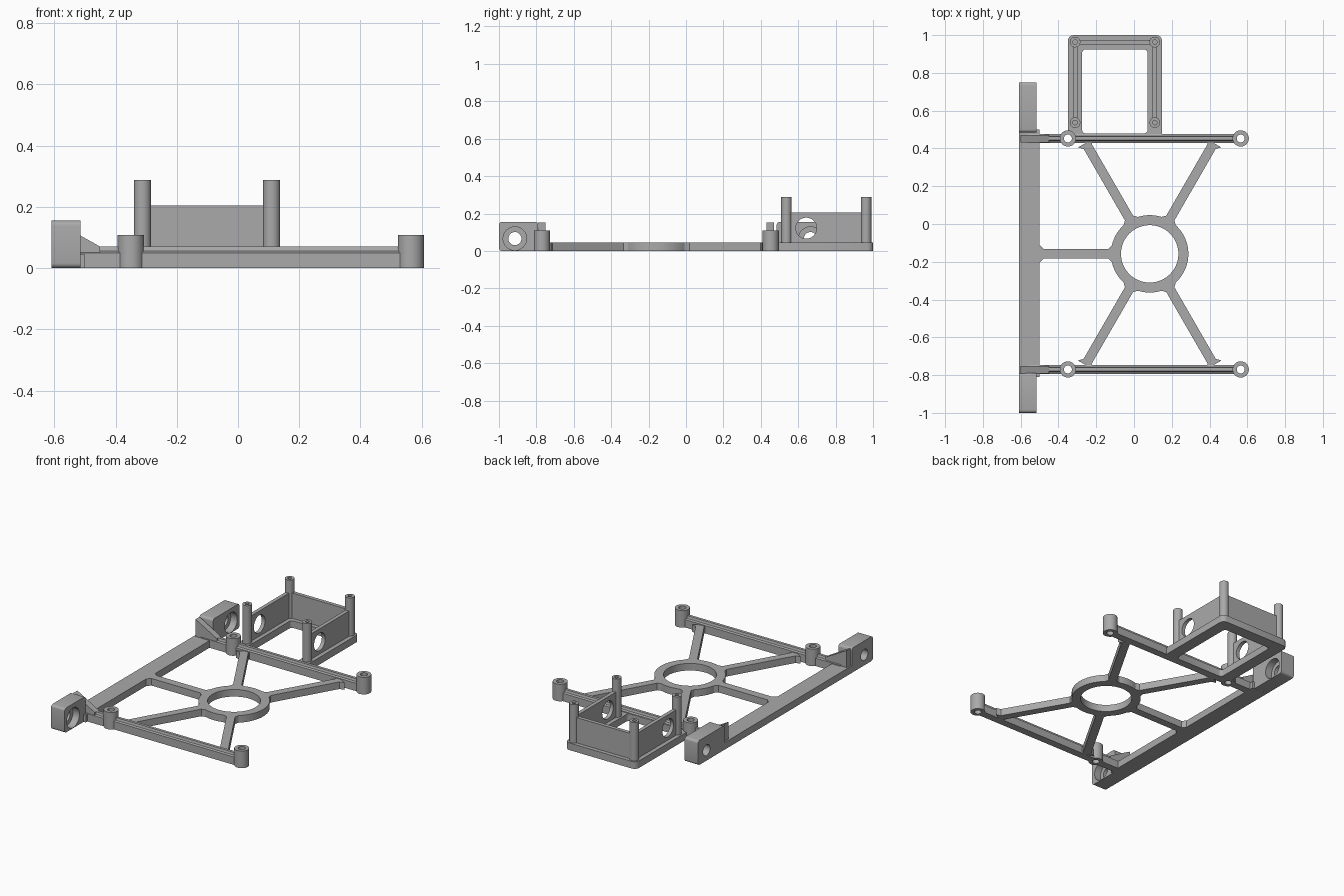
import bpy
import bmesh
from math import sin, cos, pi, radians
from mathutils import Vector

cube = bpy.data.objects.get("Cube")
if cube:
    bpy.data.objects.remove(cube, do_unlink=True)

grey = bpy.data.materials.new("plain_grey")
grey.use_nodes = True
grey.diffuse_color = (0.4, 0.4, 0.4, 1)
grey.node_tree.nodes["Principled BSDF"].inputs["Base Color"].default_value = (0.4, 0.4, 0.4, 1)


def prism(name, pts, lo, hi, axis="z"):
    """Extrude a 2D outline along an axis."""
    place = {"x": lambda u, v, w: (w, u, v),
             "y": lambda u, v, w: (u, w, v),
             "z": lambda u, v, w: (u, v, w)}[axis]
    bm = bmesh.new()
    a = [bm.verts.new(place(u, v, lo)) for u, v in pts]
    b = [bm.verts.new(place(u, v, hi)) for u, v in pts]
    bm.faces.new(a)
    bm.faces.new(b)
    for i in range(len(a)):
        j = (i + 1) % len(a)
        bm.faces.new((a[i], a[j], b[j], b[i]))
    bmesh.ops.recalc_face_normals(bm, faces=bm.faces)
    mesh = bpy.data.meshes.new(name)
    bm.to_mesh(mesh)
    bm.free()
    mesh.materials.append(grey)
    ob = bpy.data.objects.new(name, mesh)
    bpy.context.collection.objects.link(ob)
    return ob


def disc(u, v, r, n=32):
    return [(u + r * cos(2 * pi * i / n), v + r * sin(2 * pi * i / n)) for i in range(n)]


def rounded(u0, u1, v0, v1, r, n=4):
    pts = []
    corners = ((u1 - r, v1 - r), (u0 + r, v1 - r), (u0 + r, v0 + r), (u1 - r, v0 + r))
    for k, (u, v) in enumerate(corners):
        for i in range(n + 1):
            t = (k + i / n) * pi / 2
            pts.append((u + r * cos(t), v + r * sin(t)))
    return pts


def rect(u0, u1, v0, v1):
    return [(u0, v0), (u1, v0), (u1, v1), (u0, v1)]


def combine(target, tools, operation):
    """Apply boolean tools and remove them."""
    for tool in tools:
        mod = target.modifiers.new("combine", "BOOLEAN")
        mod.operation, mod.solver, mod.object = operation, "EXACT", tool
        bpy.context.view_layer.objects.active = target
        bpy.ops.object.modifier_apply(modifier=mod.name)
        bpy.data.objects.remove(tool, do_unlink=True)
    return target


PLATE = 0.045
BARS = {"front": -0.77, "back": 0.453}
HUB = Vector((0.083, -0.158))


def spoke(name, start, end, half=0.025, flare=0.022):
    """Straight web with widened ends."""
    along = (end - start).normalized()
    side = Vector((-along.y, along.x))
    length = (end - start).length
    steps = ((0, half + flare), (flare, half), (length - flare, half), (length, half + flare))
    pts = [start + along * d + side * w for d, w in steps]
    pts += [start + along * d - side * w for d, w in reversed(steps)]
    return prism(name, pts, 0, PLATE)


# Side rail
frame = prism("frame", rect(-0.61, -0.5, -0.81, 0.5), 0, PLATE)
parts, cuts = [], []

# Hub ring and spokes
parts.append(prism("hub", disc(*HUB, 0.205, 64), 0, PLATE))
parts.append(spoke("side_spoke", HUB - Vector((0.197, 0)), Vector((-0.5, HUB.y))))
for y in (BARS["front"] + 0.024, BARS["back"] - 0.024):
    for sx in (-1, 1):
        reach = Vector((sx * abs(y - HUB.y) / 3 ** 0.5, y - HUB.y))
        parts.append(spoke("spoke", HUB + reach.normalized() * 0.197, HUB + reach))
cuts.append(prism("hub_bore", disc(*HUB, 0.152, 64), -0.1, 0.2))

# Ribbed crossbars, gussets and screw bosses
half_bar = [(0.024, 0), (0.024, 0.05), (0.013, 0.055), (0.009, 0.07)]
for y in BARS.values():
    outline = [(y + u, v) for u, v in half_bar] + [(y - u, v) for u, v in reversed(half_bar)]
    parts.append(prism("crossbar", outline, -0.56, 0.565, "x"))
    slope = [(-0.6, 0), (-0.6, 0.153), (-0.575, 0.14), (-0.45, 0.07), (-0.45, 0)]
    parts.append(prism("gusset", slope, y - 0.022, y + 0.018, "y"))
    for x in (-0.35, 0.565):
        parts.append(prism("boss", disc(x, y, 0.043), 0, 0.108))
        cuts.append(prism("boss_bore", disc(x, y, 0.021), -0.1, 0.2))

# End blocks with counterbored cross holes
for y0, y1, hole in ((-1.0, -0.79, -0.915), (0.485, 0.75, 0.665)):
    parts.append(prism("end_block", rounded(y0, y1, 0, 0.155, 0.016), -0.61, -0.515, "x"))
    cuts.append(prism("cross_hole", disc(hole, 0.066, 0.035), -0.7, -0.45, "x"))
    cuts.append(prism("counterbore", disc(hole, 0.066, 0.063), -0.56, -0.45, "x"))

# Tray base
tray = prism("tray", rounded(-0.35, 0.148, 0.45, 1.0, 0.03), 0, PLATE)
window = prism("tray_window", rounded(-0.275, 0.072, 0.479, 0.925, 0.02), -0.1, 0.2)
parts.append(combine(tray, [window], "DIFFERENCE"))

combine(frame, parts, "UNION")
combine(frame, cuts, "DIFFERENCE")
objects = [frame]

# Tray walls, with a round opening in each side
XS, YS, T = (-0.312, 0.11), (0.537, 0.963), 0.012
for x, label in zip(XS, ("right", "left")):
    wall = prism(label + "_wall", rect(x - T, x + T, *YS), PLATE - 0.01, 0.205)
    opening = prism("opening", disc(0.643, 0.122, 0.056), x - 0.1, x + 0.1, "x")
    objects.append(combine(wall, [opening], "DIFFERENCE"))
objects.append(prism("back_wall", rect(*XS, YS[1] - T, YS[1] + T), PLATE - 0.01, 0.205))

# Corner posts with pilot holes
for x in XS:
    for y in YS:
        post = prism("post", disc(x, y, 0.028), PLATE - 0.01, 0.288)
        pilot = prism("pilot", disc(x, y, 0.012, 20), 0.2, 0.4)
        objects.append(combine(post, [pilot], "DIFFERENCE"))

# Smooth the round surfaces and keep the edges sharp
bpy.ops.object.select_all(action="DESELECT")
for ob in objects:
    ob.select_set(True)
bpy.context.view_layer.objects.active = frame
bpy.ops.object.shade_smooth_by_angle(angle=radians(28))
